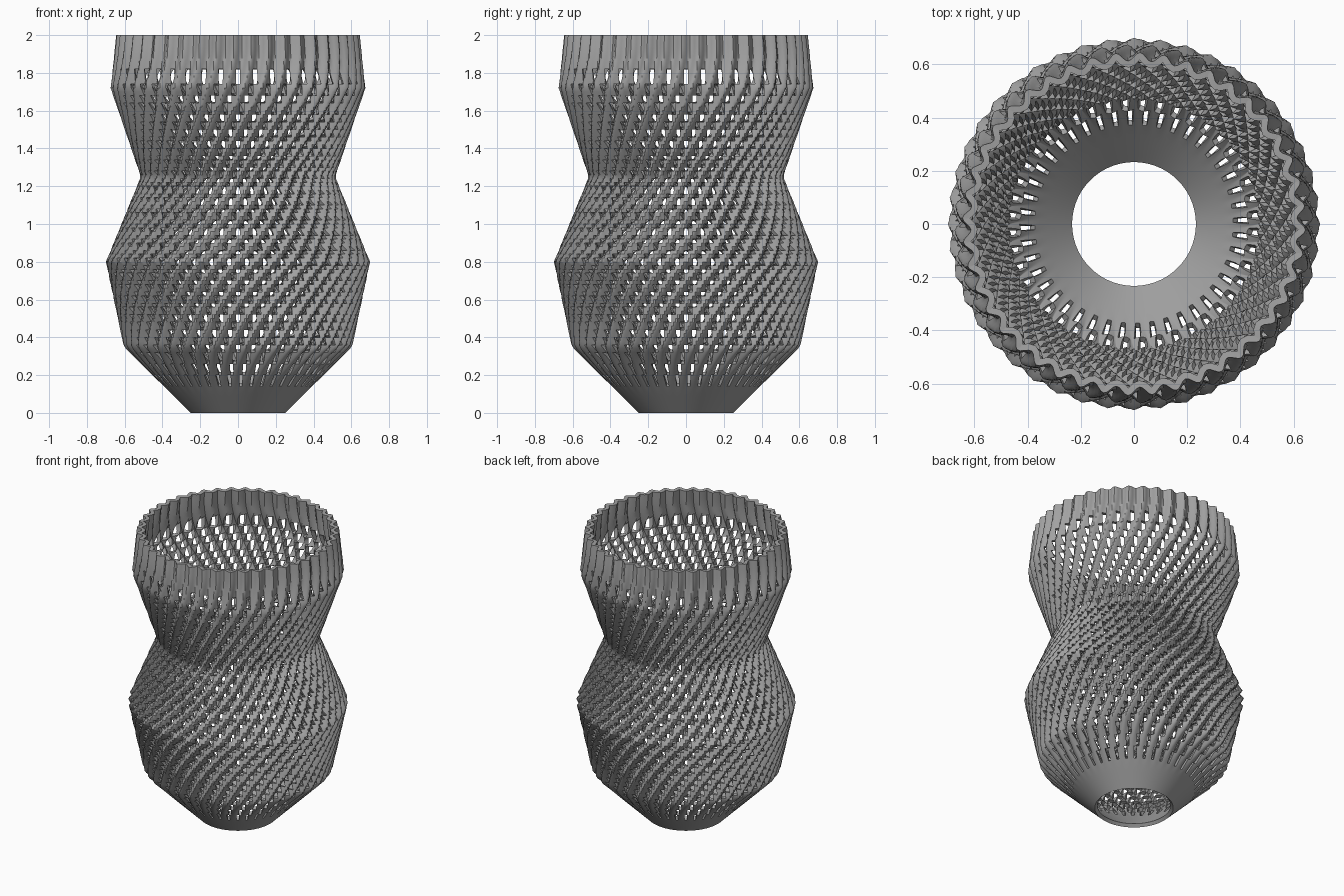
import bpy, bmesh, math

cube = bpy.data.objects.get("Cube")
if cube:
    bpy.data.objects.remove(cube, do_unlink=True)

RIBS = 44           # twisted ribs around the wall
SUB = 8             # mesh columns per rib
ROWS = 100
COLS = RIBS * SUB
PITCH = math.tau / RIBS
PROFILE = [(0, 0.25), (0.35, 0.605), (0.8, 0.70), (1.25, 0.515), (1.72, 0.675), (2.0, 0.645)]
SLOT_LOW, SLOT_HIGH = 0.14, 1.82
TWIST = 1.75        # total turn of the ribs in radians


def smooth(a, b, t):
    t = min(max((t - a) / (b - a), 0), 1)
    return t * t * (3 - 2 * t)


def radius(z):
    for (z0, r0), (z1, r1) in zip(PROFILE, PROFILE[1:]):
        if z <= z1:
            return r0 + (r1 - r0) * (z - z0) / (z1 - z0)
    return PROFILE[-1][1]


def twist(z):
    return TWIST * smooth(0.0, 1.95, z)


def ribbed(angle, z):
    # Rib crests follow the profile, grooves dip inwards
    depth = 0.016 * smooth(0.1, 0.38, z)
    return radius(z) - depth * (1 + math.cos(RIBS * (angle - twist(z))))


def is_slot(col, z):
    # Stepped slots follow the grooves in quarter-pitch jumps
    if not SLOT_LOW < z < SLOT_HIGH:
        return False
    step = ((col + 1) // 2) % 4
    return step == round(4 * twist(z) / PITCH) % 4


# Wall surface with slots left open
bm = bmesh.new()
rings = []
for i in range(ROWS + 1):
    z = 2 * i / ROWS
    ring = []
    for j in range(COLS):
        a = j * math.tau / COLS
        r = ribbed(a, z)
        ring.append(bm.verts.new((r * math.cos(a), r * math.sin(a), z)))
    rings.append(ring)
for i in range(ROWS):
    low, high = rings[i], rings[i + 1]
    for j in range(COLS):
        if not is_slot(j, 2 * (i + 0.5) / ROWS):
            k = (j + 1) % COLS
            bm.faces.new((low[j], low[k], high[k], high[j]))
bmesh.ops.delete(bm, geom=[v for v in bm.verts if not v.link_faces], context='VERTS')
mesh = bpy.data.meshes.new("vase_wall")
bm.to_mesh(mesh)
bm.free()
vase = bpy.data.objects.new("vase_wall", mesh)
bpy.context.collection.objects.link(vase)

# Wall thickness
solid = vase.modifiers.new("thickness", 'SOLIDIFY')
solid.thickness = 0.025
solid.offset = -1

# Grey material
grey = bpy.data.materials.new("grey")
grey.use_nodes = True
colour = (0.36, 0.36, 0.36, 1)
grey.diffuse_color = colour
grey.node_tree.nodes["Principled BSDF"].inputs["Base Color"].default_value = colour
mesh.materials.append(grey)

bpy.ops.object.select_all(action='DESELECT')
vase.select_set(True)
bpy.context.view_layer.objects.active = vase
bpy.ops.object.modifier_apply(modifier=solid.name)
# Keep the thickened wall standing exactly on the ground and flat at the rim
for v in mesh.vertices:
    v.co.z = min(max(v.co.z, 0), 2)
bpy.ops.object.shade_smooth_by_angle(angle=math.radians(35))
